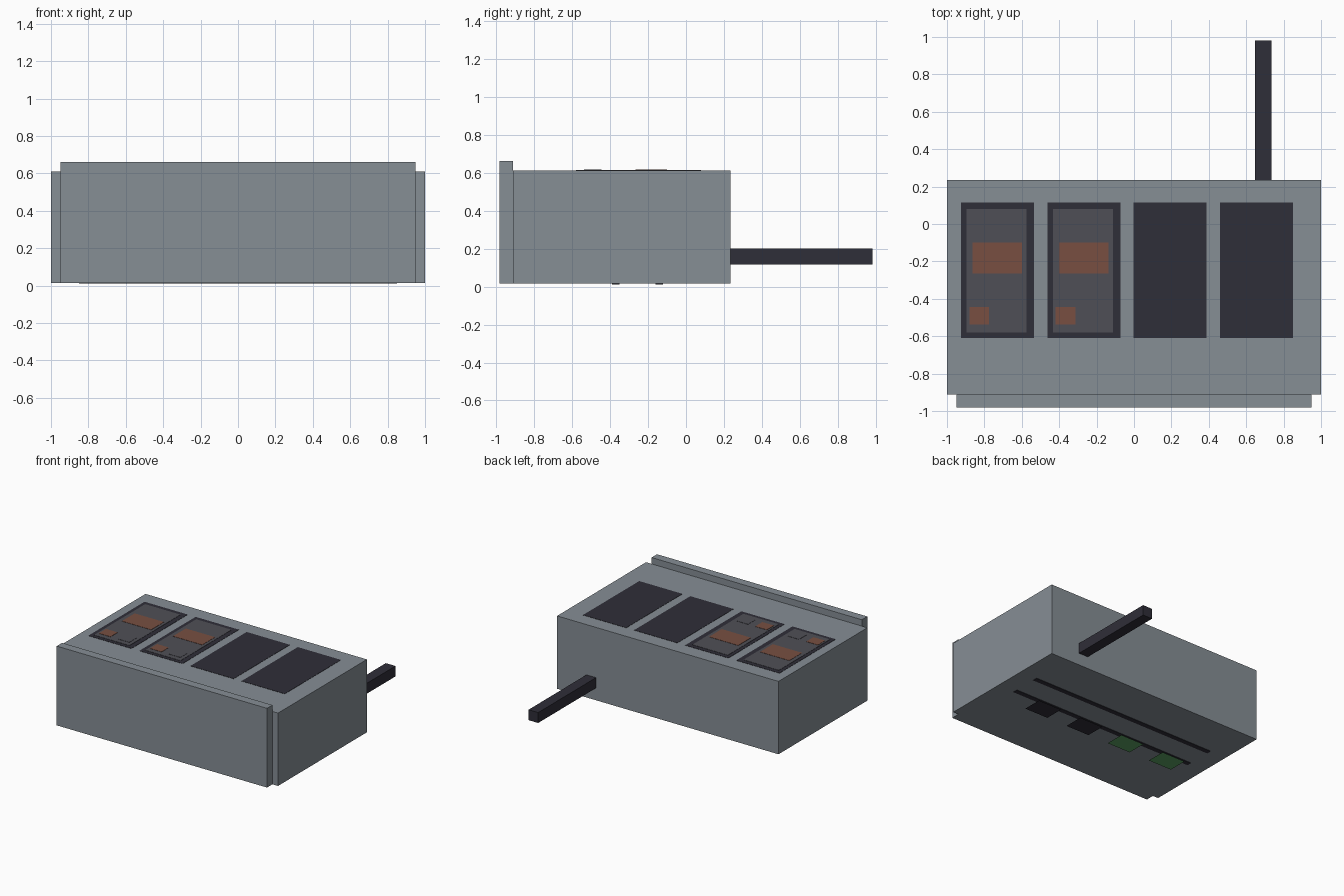
import bpy, bmesh

if "Cube" in bpy.data.objects:
    bpy.data.objects.remove(bpy.data.objects["Cube"])


def srgb(c):
    c /= 255
    return c / 12.92 if c <= 0.04045 else ((c + 0.055) / 1.055) ** 2.4


def material(name, r, g, b):
    m = bpy.data.materials.new(name)
    m.diffuse_color = (srgb(r), srgb(g), srgb(b), 1)
    m.use_nodes = True
    m.node_tree.nodes["Principled BSDF"].inputs["Base Color"].default_value = m.diffuse_color
    return m


GREY = material("casing grey", 134, 142, 149)
DARK = material("near black", 47, 46, 56)
SLATE = material("panel slate", 79, 79, 86)
RUST = material("rust orange", 120, 79, 65)
GREEN = material("signal green", 92, 160, 98)


def box(name, x, y, z, mat):
    """Axis-aligned box from (min, max) ranges; equal z gives a single sheet."""
    bm = bmesh.new()
    if z[0] == z[1]:
        bm.faces.new([bm.verts.new((a, b, z[0])) for a, b in
                      ((x[0], y[0]), (x[0], y[1]), (x[1], y[1]), (x[1], y[0]))])
    else:
        bmesh.ops.create_cube(bm, size=1)
        for v in bm.verts:
            v.co = [r[0] if c < 0 else r[1] for c, r in zip(v.co, (x, y, z))]
    me = bpy.data.meshes.new(name)
    bm.to_mesh(me)
    bm.free()
    me.materials.append(mat)
    ob = bpy.data.objects.new(name, me)
    bpy.context.collection.objects.link(ob)
    return ob


TOP, BASE = 0.61, 0.015

# Casing, raised front board and rear bar
box("casing", (-1, 1), (-0.912, 0.235), (BASE, TOP), GREY)
box("front_board", (-0.95, 0.95), (-0.982, -0.912), (BASE, 0.662), GREY)
box("rear_bar", (0.648, 0.735), (0.235, 0.982), (0.115, 0.2), DARK)

# Four top panels, the two on the left carry a faceplate with details
for i in range(4):
    x = -0.925 + 0.4615 * i
    box(f"top_panel_{i + 1}", (x, x + 0.39), (-0.61, 0.115), (TOP - 0.005, TOP + 0.002), DARK)
    if i < 2:
        box(f"faceplate_{i + 1}", (x + 0.03, x + 0.35), (-0.58, 0.08), (TOP, TOP + 0.004), SLATE)
        box(f"display_{i + 1}", (x + 0.062, x + 0.326), (-0.265, -0.1), (TOP, TOP + 0.006), RUST)
        box(f"left_button_{i + 1}", (x + 0.045, x + 0.15), (-0.538, -0.445), (TOP, TOP + 0.006), RUST)
        box(f"right_button_{i + 1}", (x + 0.215, x + 0.32), (-0.538, -0.445), (TOP, TOP + 0.006), SLATE)

# Two long slots under the casing
for i, y in enumerate((-0.14, -0.37)):
    box(f"underside_slot_{i + 1}", (-0.85, 0.85), (y - 0.02, y + 0.02), (BASE - 0.003, BASE + 0.004), DARK)

# Thin tabs hanging just below the casing
for i in range(4):
    x = 0.53 - 0.402 * i
    box(f"underside_tab_{i + 1}", (x - 0.107, x + 0.107), (-0.505, -0.345), (0, 0), DARK if i < 2 else GREEN)
